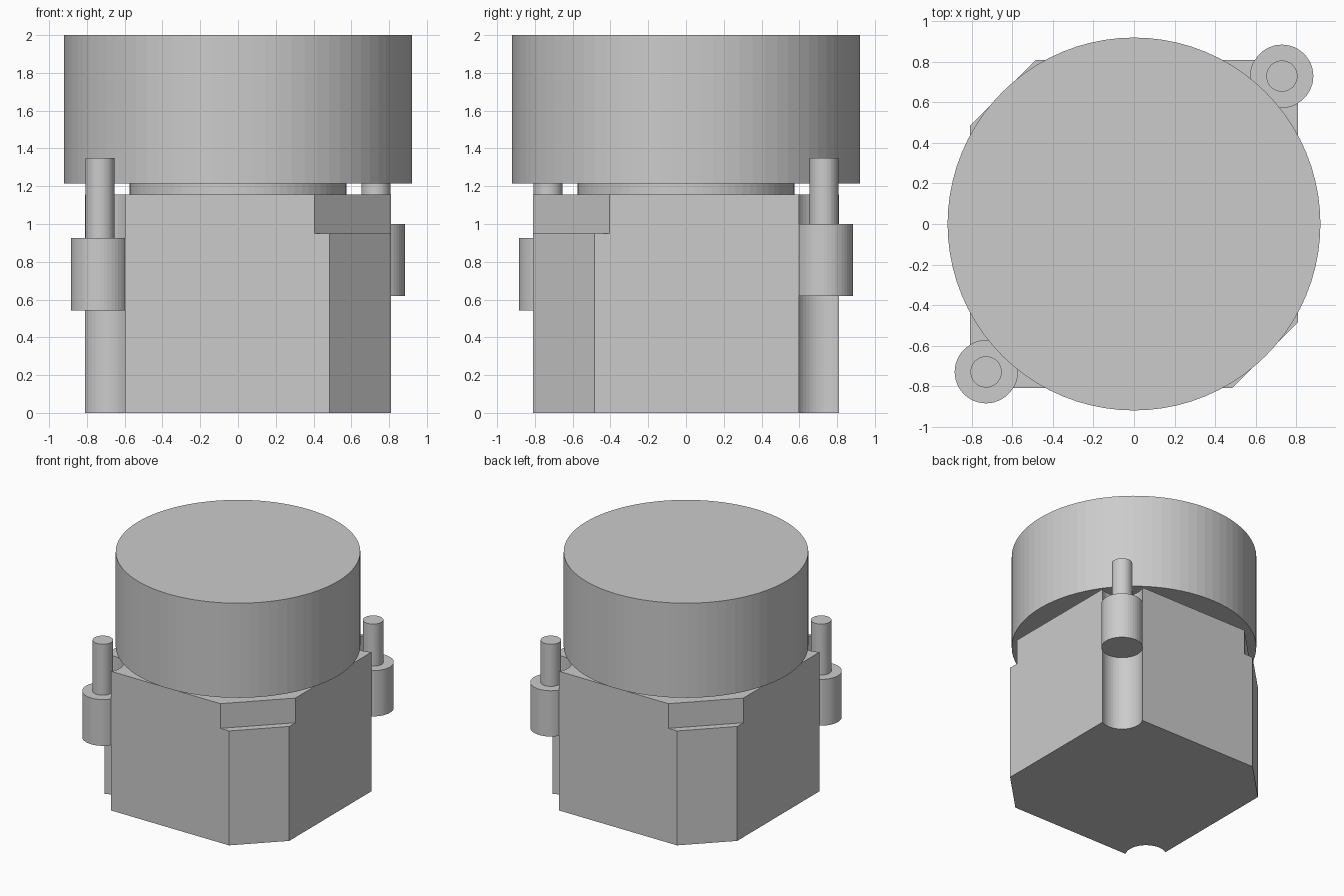
import bpy, bmesh, math

if "Cube" in bpy.data.objects:
    bpy.data.objects.remove(bpy.data.objects["Cube"])

grey = bpy.data.materials.new("plain_grey")
grey.diffuse_color = (0.6, 0.6, 0.6, 1)
grey.use_nodes = True
grey.node_tree.nodes["Principled BSDF"].inputs["Base Color"].default_value = grey.diffuse_color

HALF = 0.81      # half width of the block
PIN = 0.73       # pin axis distance in x and y
PIN_R = 0.155    # collar and groove radius


def finish(name, bm):
    bmesh.ops.recalc_face_normals(bm, faces=bm.faces)
    mesh = bpy.data.meshes.new(name)
    bm.to_mesh(mesh)
    bm.free()
    mesh.materials.append(grey)
    obj = bpy.data.objects.new(name, mesh)
    bpy.context.collection.objects.link(obj)
    return obj


def lathe(name, x, y, profile, sides):
    """Solid of revolution from (radius, z) steps, closed by end caps."""
    bm = bmesh.new()
    rings = [[bm.verts.new((x + r * math.cos(2 * math.pi * i / sides),
                            y + r * math.sin(2 * math.pi * i / sides), z))
              for i in range(sides)] for r, z in profile]
    for a, b in zip(rings, rings[1:]):
        for i in range(sides):
            j = (i + 1) % sides
            bm.faces.new((a[i], a[j], b[j], b[i]))
    bm.faces.new(rings[0][::-1])
    bm.faces.new(rings[-1])
    return finish(name, bm)


def outline(c):
    """Square with two round corner grooves and two chamfers starting at c."""
    reach = math.acos((HALF - PIN) / PIN_R)
    start, end = math.pi - math.asin(math.sin(reach)), math.pi / 2 - (math.pi - math.asin(math.sin(reach)))
    n = 20
    pts = []
    for i in range(n + 1):
        t = start + (end - start) * i / n
        pts.append((-PIN + PIN_R * math.cos(t), -PIN + PIN_R * math.sin(t)))
    pts += [(c, -HALF), (HALF, -c)]
    return pts + [(-px, -py) for px, py in pts]


# Block: full-height grooves, chamfers cut deeper near the top
bm = bmesh.new()
rings = [[bm.verts.new((px, py, z)) for px, py in outline(c)]
         for c, z in ((0.485, 0), (0.485, 0.95), (0.405, 0.95), (0.405, 1.155))]
count = len(rings[0])
half = count // 2
for k in (0, 2):
    for i in range(count):
        j = (i + 1) % count
        bm.faces.new((rings[k][i], rings[k][j], rings[k + 1][j], rings[k + 1][i]))
for i in (half - 2, count - 2):      # ledges under the deeper chamfers
    bm.faces.new((rings[1][i], rings[1][i + 1], rings[2][i + 1], rings[2][i]))
bm.faces.new(rings[0][::-1])
bm.faces.new(rings[3])
bmesh.ops.remove_doubles(bm, verts=bm.verts, dist=1e-5)
finish("block", bm)

# Round head on a short narrower neck
lathe("head_and_neck", 0, 0, [(0.575, 1.155), (0.575, 1.215), (0.92, 1.215), (0.92, 2.0)], 80)

# Stepped pins seated in the grooves, the back one a little higher
for name, s, low, step in (("front_pin", -1, 0.543, 0.927), ("back_pin", 1, 0.62, 1.0)):
    lathe(name, s * PIN, s * PIN,
          [(PIN_R, low), (PIN_R, step), (0.077, step), (0.077, 1.35)], 48)
